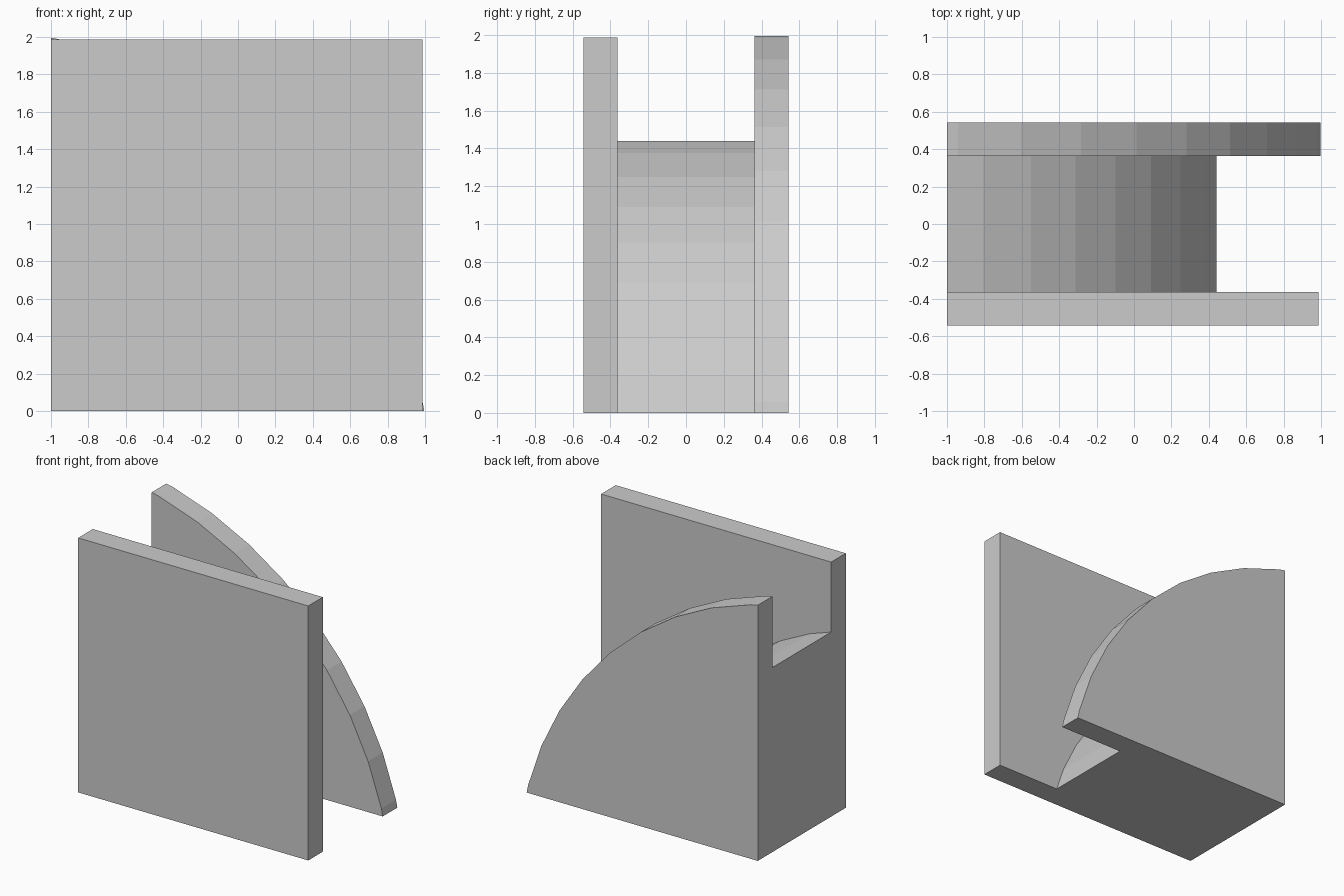
import bpy, bmesh
from math import sin, cos, radians

if "Cube" in bpy.data.objects:
    bpy.data.objects.remove(bpy.data.objects["Cube"])

LEFT, CENTRE = -1.0, -0.645   # left face x; arc centre offset from the lower-left corner
Y_IN, Y_OUT = 0.363, 0.543


def arc_sector(radius):
    """Region under a 7.5-degree faceted arc, clipped to the left and bottom planes."""
    pts = [(CENTRE + radius * sin(radians(7.5 * i)),
            CENTRE + radius * cos(radians(7.5 * i))) for i in range(13)]
    inside = [p for p in pts if p[0] > 0 and p[1] > 0]
    k = pts.index(inside[0])
    (u0, v0), (u1, v1) = pts[k - 1], pts[k]
    top = v0 + (v1 - v0) * (0 - u0) / (u1 - u0)
    return [(0, 0), (0, top)] + inside + [(top, 0)]


def prism(name, profile, y0, y1):
    """Extrude an x/z profile from y0 to y1."""
    bm = bmesh.new()
    face = bm.faces.new([bm.verts.new((LEFT + u, y0, v)) for u, v in profile])
    ext = bmesh.ops.extrude_face_region(bm, geom=[face])
    verts = [g for g in ext["geom"] if isinstance(g, bmesh.types.BMVert)]
    bmesh.ops.translate(bm, verts=verts, vec=(0, y1 - y0, 0))
    bmesh.ops.recalc_face_normals(bm, faces=bm.faces)
    mesh = bpy.data.meshes.new(name)
    bm.to_mesh(mesh)
    bm.free()
    obj = bpy.data.objects.new(name, mesh)
    bpy.context.collection.objects.link(obj)
    return obj


# Curved core between the two plates
body = prism("bracket_body", arc_sector(2.187), -Y_IN, Y_IN)
# Square front plate and larger arc-edged back plate
front = prism("front_plate", [(0, 0), (0, 1.987), (1.987, 1.987), (1.987, 0)], -Y_OUT, -Y_IN)
back = prism("back_plate", arc_sector(2.722), Y_IN, Y_OUT)

# Fuse the plates to the core as one solid
for part in (front, back):
    mod = body.modifiers.new("fuse", 'BOOLEAN')
    mod.operation = 'UNION'
    mod.solver = 'EXACT'
    mod.object = part
    bpy.context.view_layer.objects.active = body
    bpy.ops.object.modifier_apply(modifier=mod.name)
    bpy.data.objects.remove(part)
